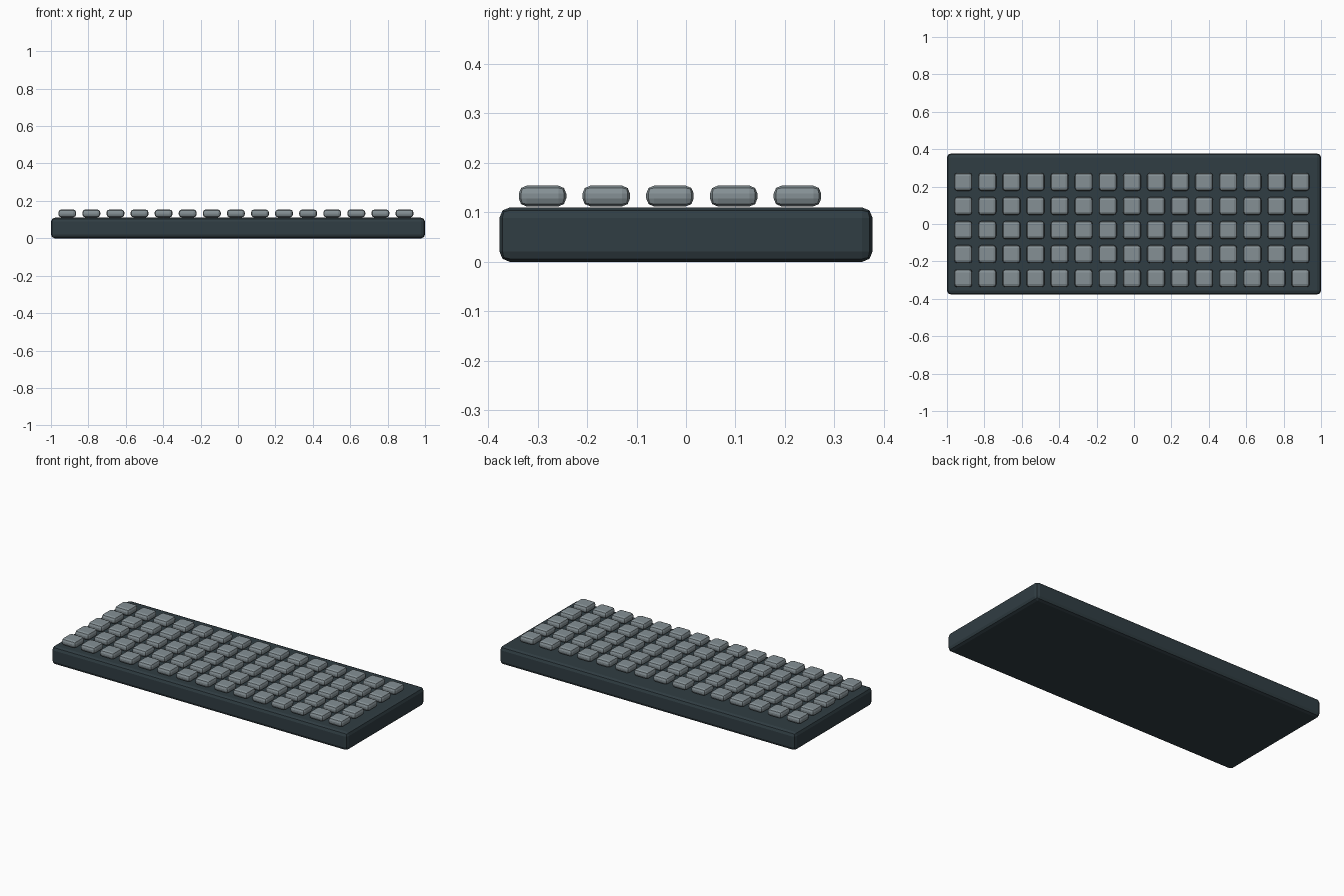
import bpy

if "Cube" in bpy.data.objects:
    bpy.data.objects.remove(bpy.data.objects["Cube"])

COLUMNS, ROWS, PITCH = 15, 5, 0.1288
KEY_X0, KEY_Y0 = -0.913, -0.290


def make_material(name, rgb):
    mat = bpy.data.materials.new(name)
    mat.diffuse_color = (*rgb, 1.0)
    mat.use_nodes = True
    mat.node_tree.nodes["Principled BSDF"].inputs["Base Color"].default_value = mat.diffuse_color
    return mat


def bevelled_box(name, center, size, bevel, mat):
    bpy.ops.mesh.primitive_cube_add(size=1, location=center)
    obj = bpy.context.object
    obj.name = name
    obj.scale = size
    bpy.ops.object.transform_apply(location=False, rotation=False, scale=True)
    mod = obj.modifiers.new("Rounded edges", 'BEVEL')
    mod.width = bevel
    mod.segments = 2
    mod.limit_method = 'NONE'
    obj.data.materials.append(mat)
    return obj


case_mat = make_material("dark slate", (0.030, 0.047, 0.056))
key_mat = make_material("key grey", (0.235, 0.28, 0.30))

# Case
bevelled_box("case", (0, 0, 0.055), (2.0, 0.754, 0.11), 0.021, case_mat)

# First keycap; the rest of the grid shares its mesh
key = bevelled_box("key", (KEY_X0, KEY_Y0, 0.133),
                   (0.096, 0.096, 0.042), 0.016, key_mat)
for row in range(ROWS):
    for col in range(COLUMNS):
        if row == 0 and col == 0:
            continue
        copy = key.copy()
        copy.name = f"key_{row + 1}_{col + 1}"
        copy.location = (KEY_X0 + col * PITCH, KEY_Y0 + row * PITCH, 0.133)
        bpy.context.collection.objects.link(copy)
key.name = "key_1_1"
